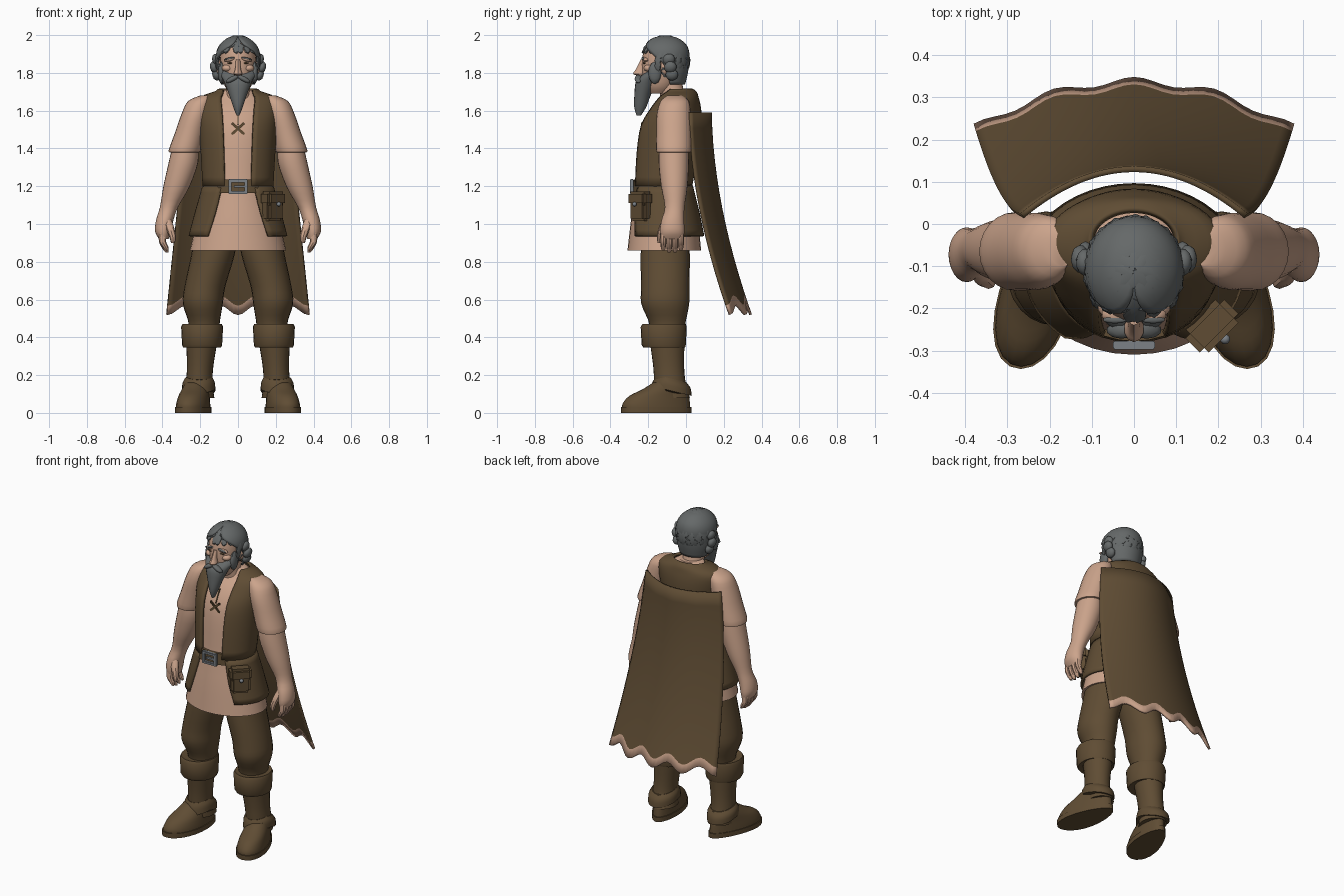
import bpy, bmesh, math, random
from mathutils import Matrix, Vector

random.seed(4)
default_cube = bpy.data.objects.get("Cube")
if default_cube:
    bpy.data.objects.remove(default_cube, do_unlink=True)


def material(name, red, green, blue):
    mat = bpy.data.materials.new(name)
    mat.use_nodes = True
    colour = (red, green, blue, 1)
    mat.diffuse_color = colour
    mat.node_tree.nodes["Principled BSDF"].inputs["Base Color"].default_value = colour
    return mat


skin = material("warm_skin_and_linen", .6, .37, .26)
brown = material("brown_leather", .115, .073, .034)
grey = material("hair_grey", .13, .14, .14)
steel = material("buckle_steel", .2, .22, .24)
parts = []


def finish(name, bm, mats, mirror=False, thick=0):
    """Turn a bmesh into a named object, with optional shell and mirrored twin."""
    bmesh.ops.recalc_face_normals(bm, faces=bm.faces[:])
    mesh = bpy.data.meshes.new(name)
    bm.to_mesh(mesh)
    bm.free()
    for mat in mats:
        mesh.materials.append(mat)
    obj = bpy.data.objects.new(name, mesh)
    bpy.context.collection.objects.link(obj)
    if thick:
        shell = obj.modifiers.new("shell", "SOLIDIFY")
        shell.thickness = thick
        shell.offset = 0
    if mirror:
        obj.modifiers.new("mirror", "MIRROR")
    parts.append(obj)
    return obj


def smooth_rings(rings, steps):
    """Catmull-Rom interpolation between the given cross-sections."""
    result = []
    last = len(rings) - 1
    for i in range(last):
        a, b, c, d = (rings[min(max(i + k, 0), last)] for k in (-1, 0, 1, 2))
        for s in range(steps):
            t = s / steps
            if steps == 1:
                result.append(b)
                continue
            result.append([q + t * (r - p + t * (2*p - 5*q + 4*r - w + t * (3*q - p - 3*r + w))) / 2
                           for p, q, r, w in zip(a, b, c, d)])
    return result + [rings[last]]


def loft(name, mat, rings, n=24, steps=3, mirror=False, thick=0, warp=None):
    """Stack ellipses (x, y, z, radius x, radius y[, half width of front opening])."""
    bm = bmesh.new()
    is_open = len(rings[0]) > 5
    rows = []
    for ring in smooth_rings(rings, steps):
        x, y, z, rx, ry = ring[:5]
        start = math.asin(min(ring[5] / rx, 1)) if is_open else 0
        row = []
        for i in range(n + is_open):
            angle = start + (math.tau - 2 * start) * i / n
            point = Vector((x + rx * math.sin(angle), y - ry * math.cos(angle), z))
            row.append(bm.verts.new(warp(point) if warp else point))
        rows.append(row)
    for low, high in zip(rows, rows[1:]):
        for i in range(n):
            j = (i + 1) % len(low)
            bm.faces.new((low[i], low[j], high[j], high[i]))
    if not is_open:
        bm.faces.new(rows[0][::-1])
        bm.faces.new(rows[-1])
    return finish(name, bm, [mat], mirror, thick)


def blob(name, mat, centre, size, mirror=False, turn=(0, 0, 0)):
    bm = bmesh.new()
    bmesh.ops.create_icosphere(bm, subdivisions=2, radius=1)
    place(bm, centre, size, turn)
    return finish(name, bm, [mat], mirror)


def box(name, mat, centre, size, turn=(0, 0, 0), bevel=0):
    bm = bmesh.new()
    bmesh.ops.create_cube(bm, size=1)
    bmesh.ops.scale(bm, vec=size, verts=bm.verts)
    if bevel:
        bmesh.ops.bevel(bm, geom=bm.edges[:], offset=bevel, segments=2, affect="EDGES")
    place(bm, centre, (1, 1, 1), turn)
    return finish(name, bm, [mat])


def place(bm, centre, size, turn):
    spin = Matrix.Identity(3)
    for axis, angle in zip("XYZ", turn):
        spin = Matrix.Rotation(math.radians(angle), 3, axis) @ spin
    for v in bm.verts:
        v.co = spin @ (v.co * Vector(size)) + Vector(centre)


# Tunic, neck and short sleeves
loft("tunic", skin, [(0, -.115, .86, .255, .195), (0, -.115, 1.03, .215, .175), (0, -.125, 1.2, .17, .14),
                     (0, -.1, 1.4, .18, .148), (0, -.08, 1.52, .19, .145), (0, -.06, 1.61, .19, .115),
                     (0, -.04, 1.67, .13, .08), (0, -.05, 1.71, .075, .06)], n=32)
loft("neck", skin, [(0, -.06, 1.64, .075, .07), (0, -.08, 1.72, .06, .065), (0, -.1, 1.8, .06, .07)])
loft("sleeve", skin, [(.17, -.06, 1.68, .03, .04), (.2, -.06, 1.65, .065, .075), (.225, -.065, 1.58, .075, .09),
                      (.255, -.065, 1.48, .08, .092), (.282, -.065, 1.39, .085, .093),
                      (.282, -.065, 1.38, .075, .085)], mirror=True)

# Open vest with a split skirt below the belt
loft("vest", brown, [(0, -.125, 1.2, .18, .15, .07), (0, -.105, 1.38, .19, .162, .075),
                     (0, -.085, 1.52, .2, .16, .08), (0, -.06, 1.61, .208, .132, .085),
                     (0, -.045, 1.665, .195, .105, .09), (0, -.035, 1.695, .12, .085, .08),
                     (0, -.04, 1.71, .1, .07, .08)], n=40, thick=.016)
loft("vest_skirt", brown, [(0, -.12, 1.2, .182, .15, .085), (0, -.115, 1.06, .222, .18, .12),
                           (0, -.11, .935, .255, .2, .16)], n=36, thick=.014)

# Belt with buckle
loft("belt", brown, [(0, -.122, 1.165, .188, .16), (0, -.122, 1.235, .18, .156)], n=32, steps=1)
for side in (-1, 1):
    box("buckle_post", steel, (side * .042, -.287, 1.198), (.016, .02, .078), bevel=.003)
    box("buckle_bar", steel, (0, -.287, 1.198 + side * .031), (.1, .02, .016), bevel=.003)
box("buckle_pin", steel, (.01, -.288, 1.198), (.06, .012, .012))

# Belt pouch
pouch_turn = (0, 0, 45)
box("pouch", brown, (.183, -.24, 1.085), (.115, .065, .14), pouch_turn, .015)
box("pouch_flap", brown, (.185, -.242, 1.135), (.13, .078, .075), pouch_turn, .015)
blob("pouch_button", steel, (.216, -.273, 1.105), (.012, .012, .012))

# Chest lacing
for side in (-1, 1):
    box("lace", brown, (0, -.232, 1.505), (.09, .012, .014), (0, side * 42, 0), .003)
box("neck_slit", brown, (0, -.205, 1.565), (.006, .008, .09), (-28, 0, 0))

# Arms and hands
loft("arm", skin, [(.28, -.065, 1.42, .065, .075), (.288, -.065, 1.33, .078, .08), (.325, -.062, 1.2, .07, .07),
                   (.365, -.06, 1.09, .048, .052), (.388, -.07, 1.02, .046, .06),
                   (.397, -.073, .96, .042, .065), (.393, -.073, .92, .025, .058)], mirror=True)
for k in range(4):
    y = -.12 + k * .031
    tip = .845 + abs(k - 1.5) * .01
    loft("finger", skin, [(.398, y, .96, .02, .016), (.4, y, .91, .019, .016), (.385, y, tip + .02, .016, .014),
                          (.375, y, tip, .008, .008)], n=8, mirror=True)
loft("thumb", skin, [(.345, -.14, .9, .01, .01), (.345, -.138, .93, .018, .016), (.36, -.125, .98, .022, .02),
                     (.375, -.1, 1.03, .02, .02)], n=8, mirror=True)

# Trousers
loft("trouser_leg", brown, [(.18, -.1, .44, .08, .09), (.18, -.1, .49, .085, .1), (.186, -.11, .58, .106, .127),
                            (.175, -.11, .67, .108, .128), (.132, -.11, .84, .115, .13),
                            (.115, -.11, .96, .112, .12)], mirror=True)

# Boots: folded cuff, shaft, ankle flap, foot and sole
loft("boot_cuff", brown, [(.19, -.11, .35, .085, .09), (.19, -.115, .345, .1, .11), (.19, -.118, .36, .106, .117),
                          (.19, -.118, .455, .111, .122), (.19, -.116, .47, .104, .115),
                          (.188, -.112, .465, .085, .095)], steps=1, mirror=True)
loft("boot_shaft", brown, [(.2, -.07, .08, .075, .09), (.205, -.085, .16, .07, .083), (.2, -.092, .25, .07, .082),
                           (.192, -.1, .38, .083, .092)], mirror=True)
loft("ankle_flap", brown, [(.208, -.08, .1, .088, .11), (.208, -.08, .14, .086, .104), (.206, -.085, .165, .072, .086)],
     mirror=True, warp=lambda p: p + Vector((0, 0, -.25 * abs(p.y + .11) + .025)))


def splay(p):
    """Widen the foot toward the toe and turn it outward."""
    return Vector((.2 - .2 * p.y + p.x * (.85 - 1.1 * p.y), p.y, p.z))


loft("boot_foot", brown, [(0, -.157, .02, .082, .18), (0, -.157, .05, .08, .178), (0, -.142, .09, .075, .158),
                          (0, -.11, .125, .07, .12), (0, -.085, .16, .06, .09)], mirror=True, warp=splay)
loft("boot_sole", brown, [(0, -.157, 0, .086, .186), (0, -.157, .03, .086, .187)], steps=1, mirror=True, warp=splay)

# Cape: flared arc with a wavy pale hem
bm = bmesh.new()
columns, lengths = 32, 12
grid = []
for j in range(lengths + 2):
    row = []
    t = min(j / lengths, 1)
    for i in range(columns + 1):
        u = 2 * i / columns - 1
        hem = .565 - .025 * math.cos(4 * math.pi * u)
        z = 1.59 + (hem + .03 - 1.59) * t - (.05 if j > lengths else 0)
        drop = (1.59 - z) / 1.05
        y = .02 + .205 * drop ** 1.8 + .11 * (1 - u * u)
        row.append(bm.verts.new((u * (.265 + .11 * drop), y, z)))
    grid.append(row)
for j, (high, low) in enumerate(zip(grid, grid[1:])):
    for i in range(columns):
        face = bm.faces.new((high[i], high[i + 1], low[i + 1], low[i]))
        face.material_index = int(j == lengths)
finish("cape", bm, [brown, skin], thick=.014)

# Head and face
loft("head", skin, [(0, -.145, 1.69, .04, .05), (0, -.14, 1.73, .07, .08), (0, -.13, 1.8, .088, .102),
                    (0, -.122, 1.87, .095, .11), (0, -.115, 1.94, .085, .1), (0, -.11, 1.975, .04, .05)])
loft("nose", skin, [(0, -.24, 1.785, .012, .015), (0, -.248, 1.795, .024, .032), (0, -.24, 1.82, .016, .025),
                    (0, -.225, 1.87, .012, .015)], n=10)
blob("brow", skin, (.042, -.215, 1.872), (.036, .02, .011), True, (0, 12, 0))
blob("eyebrow", grey, (.045, -.227, 1.876), (.03, .009, .006), True, (0, 12, 0))
blob("eye", brown, (.04, -.22, 1.852), (.017, .009, .005), True)
blob("cheekbone", skin, (.055, -.195, 1.825), (.032, .03, .02), True)
blob("ear", skin, (.1, -.11, 1.83), (.015, .025, .04), True)

# Beard and moustache
loft("beard", grey, [(0, -.25, 1.575, .008, .012), (0, -.242, 1.62, .026, .032), (0, -.228, 1.69, .05, .045),
                     (0, -.205, 1.755, .076, .06), (0, -.18, 1.79, .094, .052), (0, -.16, 1.825, .1, .03)], n=18)
blob("moustache", grey, (.03, -.252, 1.768), (.04, .02, .014), True, (0, 28, 0))
blob("whiskers", grey, (.088, -.165, 1.8), (.018, .035, .06), True)

# Hair: cap, side tufts and overlapping locks
loft("hair_cap", grey, [(0, -.085, 1.74, .085, .075, .085), (0, -.1, 1.8, .105, .105, .105),
                        (0, -.108, 1.86, .112, .12, .11), (0, -.11, 1.91, .11, .122, .085),
                        (0, -.11, 1.95, .09, .105, .03), (0, -.11, 1.982, .05, .06, .004),
                        (0, -.11, 1.992, .005, .005, .001)], thick=.01)
for k, z in enumerate((1.79, 1.83, 1.87)):
    blob("side_tuft", grey, (.115 + .012 * (k % 2), -.075 - .008 * k, z), (.022, .034, .032), True, (20 * k, 15, 0))

bm = bmesh.new()
centre = Vector((0, -.11, 1.865))
radii = Vector((.112, .123, .125))
for level in range(8):
    tilt = math.radians(14 + level * 15)
    count = int(5 + 15 * math.sin(tilt))
    for k in range(count):
        spin = math.tau * (k + level % 2 / 2) / count + random.uniform(-.1, .1)
        normal = Vector((math.sin(tilt) * math.sin(spin), -math.sin(tilt) * math.cos(spin), math.cos(tilt)))
        point = centre + normal * radii
        if point.y < -.15 and point.z < 1.915:
            continue
        across = normal.cross(Vector((0, 0, 1))).normalized()
        across = Matrix.Rotation(random.uniform(-.4, .4), 3, normal) @ across
        along = normal.cross(across)
        frame = Matrix((across * .02, along * .036, normal * .011)).transposed().to_4x4()
        bmesh.ops.create_icosphere(bm, subdivisions=1, radius=1, matrix=Matrix.Translation(point) @ frame)
finish("hair_locks", bm, [grey])

# Smooth shading with crisp edges
bpy.ops.object.select_all(action="DESELECT")
for obj in parts:
    obj.select_set(True)
bpy.context.view_layer.objects.active = parts[0]
bpy.ops.object.shade_smooth_by_angle(angle=math.radians(40))
